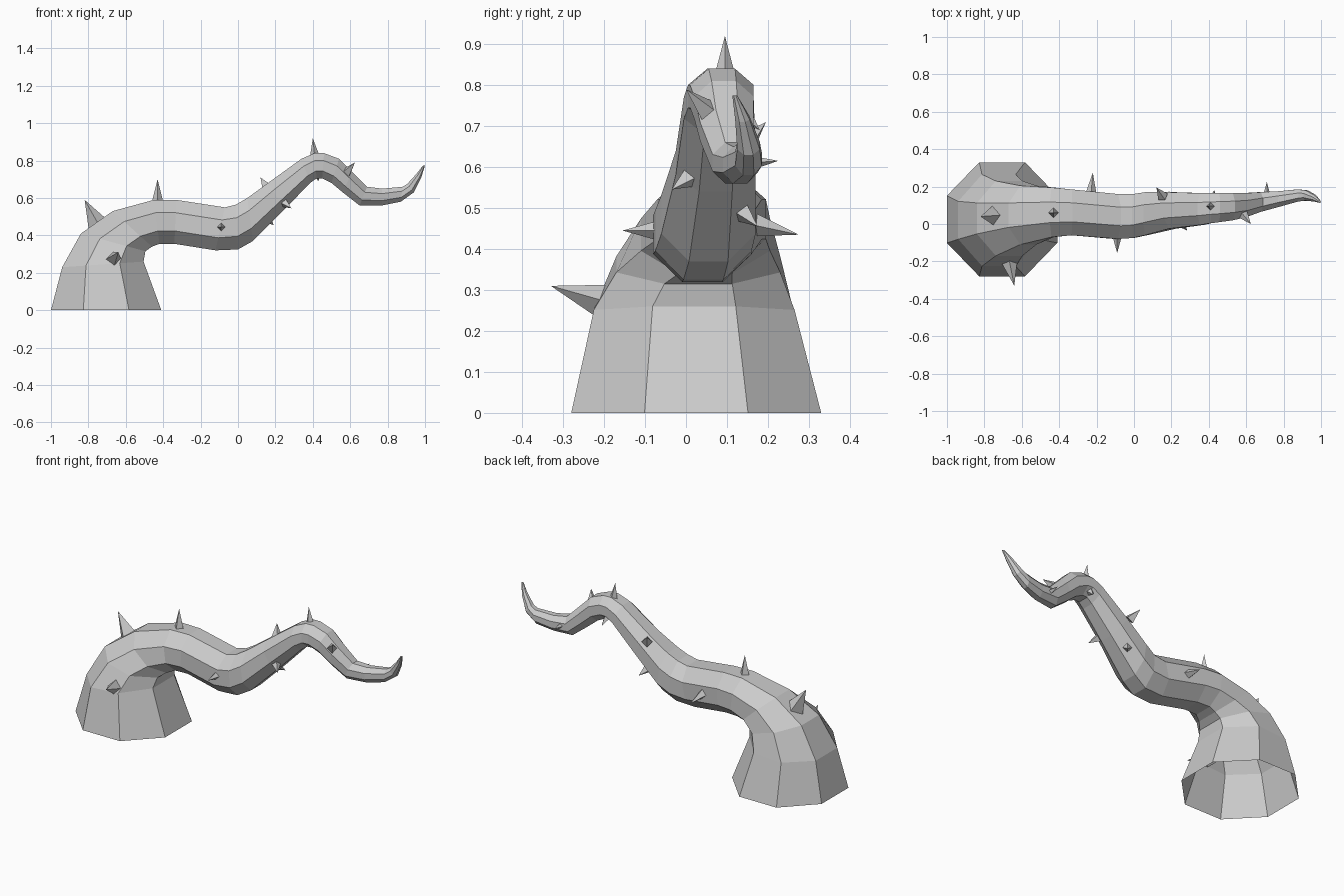
import bpy, bmesh
from math import cos, sin, pi
from mathutils import Vector, Matrix

SIDES = 8

# Each ring: outer edge (x, z), inner edge (x, z), y min, y max
RINGS = [
    (-1.00, 0.00, -0.41, 0.00, -0.28, 0.33),
    (-0.94, 0.23, -0.505, 0.26, -0.225, 0.265),
    (-0.84, 0.41, -0.495, 0.315, -0.17, 0.23),
    (-0.67, 0.53, -0.46, 0.34, -0.11, 0.205),
    (-0.45, 0.59, -0.42, 0.355, -0.07, 0.195),
    (-0.33, 0.59, -0.34, 0.355, -0.06, 0.185),
    (-0.07, 0.55, -0.12, 0.32, -0.08, 0.16),
    (-0.01, 0.565, 0.00, 0.325, -0.075, 0.16),
    (0.05, 0.60, 0.08, 0.37, -0.06, 0.17),
    (0.16, 0.68, 0.25, 0.54, -0.025, 0.17),
    (0.34, 0.81, 0.385, 0.68, -0.005, 0.165),
    (0.41, 0.84, 0.42, 0.705, 0.005, 0.165),
    (0.46, 0.84, 0.45, 0.705, 0.01, 0.165),
    (0.54, 0.81, 0.50, 0.68, 0.02, 0.165),
    (0.61, 0.74, 0.56, 0.63, 0.035, 0.165),
    (0.69, 0.66, 0.65, 0.56, 0.065, 0.17),
    (0.77, 0.65, 0.77, 0.56, 0.09, 0.175),
    (0.88, 0.66, 0.87, 0.58, 0.12, 0.185),
    (0.905, 0.675, 0.94, 0.63, 0.125, 0.18),
    (0.955, 0.73, 0.98, 0.71, 0.12, 0.155),
    (0.99, 0.775, 1.00, 0.775, 0.113, 0.125),
]

# Thorns: base centre, tip, base radius
THORNS = [
    ((-0.75, 0.045, 0.46), (-0.82, 0.04, 0.59), 0.055),
    ((-0.43, 0.06, 0.58), (-0.43, 0.06, 0.70), 0.03),
    ((-0.67, -0.18, 0.265), (-0.64, -0.33, 0.31), 0.05),
    ((-0.09, -0.065, 0.445), (-0.09, -0.155, 0.445), 0.025),
    ((-0.23, 0.16, 0.46), (-0.22, 0.275, 0.435), 0.03),
    ((0.155, 0.145, 0.655), (0.12, 0.195, 0.71), 0.03),
    ((0.24, 0.015, 0.58), (0.285, -0.035, 0.545), 0.03),
    ((0.155, 0.13, 0.495), (0.19, 0.175, 0.455), 0.03),
    ((0.71, 0.15, 0.61), (0.71, 0.225, 0.615), 0.02),
    ((0.42, 0.135, 0.735), (0.43, 0.18, 0.69), 0.025),
    ((0.41, 0.095, 0.825), (0.40, 0.095, 0.92), 0.025),
    ((0.58, 0.055, 0.735), (0.625, 0.0, 0.79), 0.03),
]


def finish(bm, name):
    mesh = bpy.data.meshes.new(name)
    bm.to_mesh(mesh)
    bm.free()
    obj = bpy.data.objects.new(name, mesh)
    bpy.context.collection.objects.link(obj)
    return obj


# Tapering eight-sided stalk, open at the ground
bm = bmesh.new()
loops = []
for tx, tz, bx, bz, y0, y1 in RINGS:
    centre = Vector(((tx + bx) / 2, (y0 + y1) / 2, (tz + bz) / 2))
    k = 1 / cos(pi / SIDES)
    up = Vector((tx - bx, 0, tz - bz)) / 2 * k
    side = Vector((0, (y1 - y0) / 2 * k, 0))
    angles = [(i + 0.5) * 2 * pi / SIDES for i in range(SIDES)]
    loops.append([bm.verts.new(centre + up * cos(a) + side * sin(a)) for a in angles])
for a, b in zip(loops, loops[1:]):
    for i in range(SIDES):
        j = (i + 1) % SIDES
        bm.faces.new((a[i], a[j], b[j], b[i]))
bm.faces.new(loops[-1])
bmesh.ops.recalc_face_normals(bm, faces=bm.faces[:])
finish(bm, "stalk")

# Four-sided thorns, rooted slightly inside the stalk
for n, (base, tip, radius) in enumerate(THORNS, 1):
    base, tip = Vector(base), Vector(tip)
    axis = tip - base
    bm = bmesh.new()
    turn = axis.to_track_quat('Z', 'Y').to_matrix().to_4x4()
    bmesh.ops.create_cone(bm, cap_ends=True, segments=4, radius1=radius, radius2=0,
                          depth=axis.length,
                          matrix=Matrix.Translation((base + tip) / 2) @ turn)
    bmesh.ops.remove_doubles(bm, verts=bm.verts[:], dist=1e-5)
    finish(bm, f"thorn_{n}")
